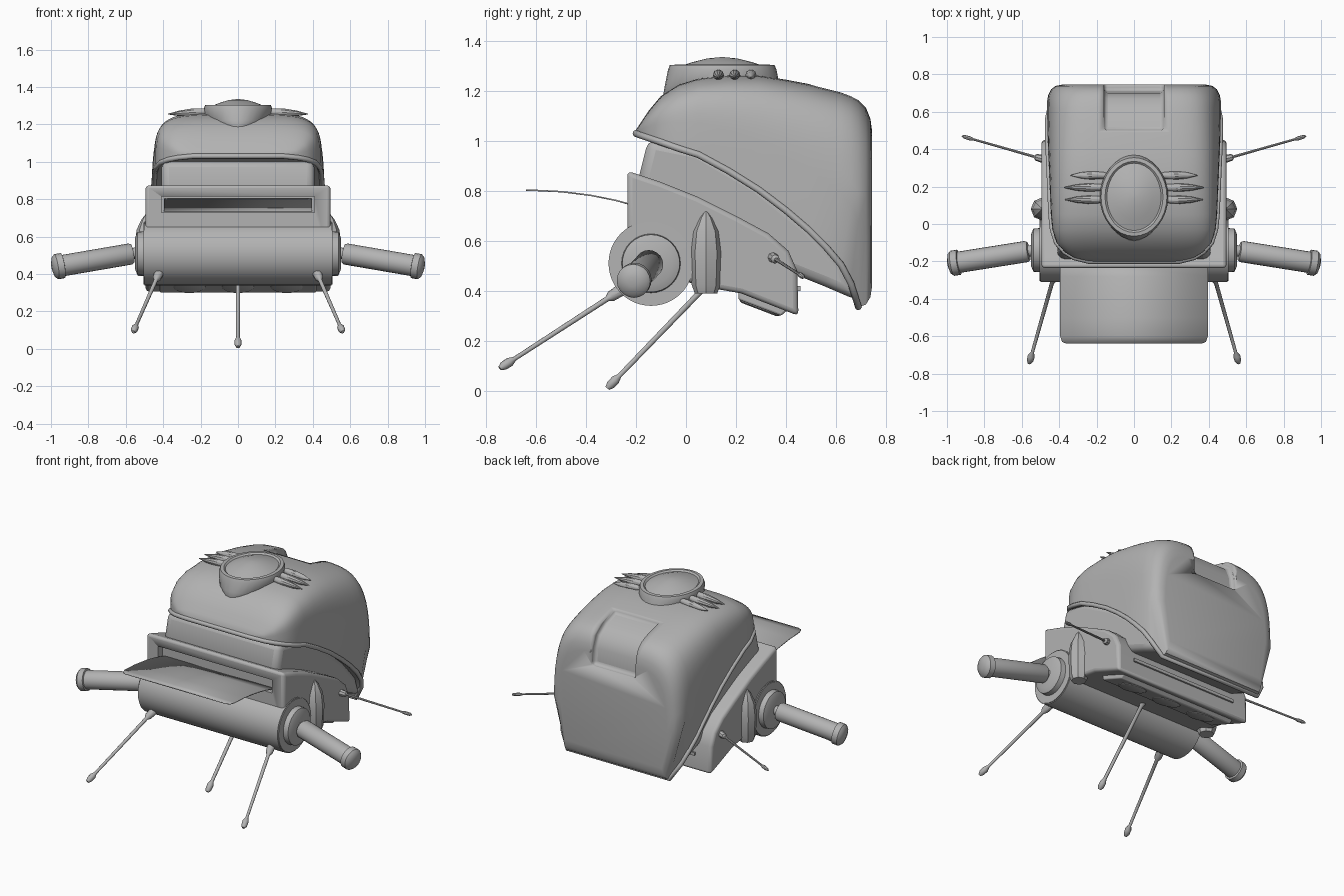
import bpy, bmesh, math
from mathutils import Vector

grey = bpy.data.materials.new("mid grey")
grey.diffuse_color = (0.45, 0.45, 0.45, 1)


def finish(name, bm, angle=35):
    bmesh.ops.recalc_face_normals(bm, faces=bm.faces)
    me = bpy.data.meshes.new(name)
    bm.to_mesh(me)
    bm.free()
    me.materials.append(grey)
    ob = bpy.data.objects.new(name, me)
    bpy.context.collection.objects.link(ob)
    bpy.ops.object.select_all(action='DESELECT')
    ob.select_set(True)
    bpy.context.view_layer.objects.active = ob
    bpy.ops.object.shade_smooth_by_angle(angle=math.radians(angle))
    return ob


def loft(name, rings, angle=35):
    """Skin a list of closed rings and cap both ends."""
    bm = bmesh.new()
    vs = [[bm.verts.new(p) for p in r] for r in rings]
    n = len(vs[0])
    for a, b in zip(vs, vs[1:]):
        for i in range(n):
            j = (i + 1) % n
            bm.faces.new((a[i], a[j], b[j], b[i]))
    bm.faces.new(vs[0])
    bm.faces.new(vs[-1])
    return finish(name, bm, angle)


def rod(name, p, q, stations, n=16, flat=1.0):
    """Lathe (fraction, radius) stations along the line p-q."""
    p, q = Vector(p), Vector(q)
    d = (q - p).normalized()
    u = d.cross(Vector((0, 0, 1)))
    u = u.normalized() if u.length > 0.01 else Vector((0, 1, 0))
    v = d.cross(u)
    ang = [2 * math.pi * i / n for i in range(n)]
    return loft(name, [[p.lerp(q, t) + r * (math.cos(a) * u + flat * math.sin(a) * v) for a in ang]
                       for t, r in stations])


def prism(name, pts, hw, bevel=0.0, segs=3):
    """Extrude a (y, z) outline symmetrically along x."""
    ob = loft(name, [[(x, y, z) for y, z in pts] for x in (-hw, hw)])
    if bevel:
        m = ob.modifiers.new("round", 'BEVEL')
        m.width, m.segments = bevel, segs
        m.limit_method = 'ANGLE'
        m.angle_limit = math.radians(40)
    return ob


def cut(ob, cutter):
    m = ob.modifiers.new("cut", 'BOOLEAN')
    m.object, m.operation, m.solver = cutter, 'DIFFERENCE', 'EXACT'
    cutter.hide_render = True
    cutter.hide_viewport = True


# --- upper shell: arch sections (y, rim height, top height, half width)
SECT = [(-0.20, 1.03, 1.045, 0.24), (-0.18, 1.022, 1.075, 0.32), (-0.15, 1.012, 1.12, 0.37),
        (-0.10, 0.995, 1.18, 0.415), (-0.03, 0.97, 1.225, 0.437), (0.05, 0.945, 1.25, 0.445),
        (0.17, 0.88, 1.262, 0.45), (0.29, 0.805, 1.262, 0.455), (0.40, 0.722, 1.245, 0.46),
        (0.49, 0.645, 1.228, 0.463), (0.56, 0.575, 1.21, 0.465), (0.62, 0.505, 1.195, 0.465),
        (0.66, 0.43, 1.18, 0.465), (0.69, 0.335, 1.165, 0.46), (0.72, 0.345, 1.135, 0.445),
        (0.738, 0.375, 1.09, 0.42), (0.745, 0.42, 1.04, 0.385)]


def arch(y, r, t, w, n=28):
    pts = []
    for i in range(n + 1):
        a = math.pi * i / n
        c, s = math.cos(a), max(math.sin(a), 0)
        z = r + (t - r) * s ** 0.4
        x = w * math.copysign(abs(c) ** 0.4, c)
        x *= 1 - 0.2 * (max(0, 0.62 - z) / 0.28) ** 2
        pts.append((x, y, z))
    return pts


sections = [arch(*s) for s in SECT]
shell = loft("upper_shell", sections, 40)
cut(shell, prism("shell_notch_cutter", [(0.50, 1.4), (0.50, 1.205), (0.60, 1.17), (0.67, 1.12),
                                        (0.70, 1.05), (0.71, 0.95), (0.9, 0.95), (0.9, 1.4)], 0.16, 0.02))

# --- raised band following the shell rim
side = [s[0] for s in sections[:14]]
path = [(-x, y, z) for x, y, z in reversed(side)] + side
cu = bpy.data.curves.new("shell_rim", 'CURVE')
cu.dimensions = '3D'
cu.bevel_depth = 0.014
cu.bevel_resolution = 2
cu.use_fill_caps = True
sp = cu.splines.new('POLY')
sp.points.add(len(path) - 1)
for pt, co in zip(sp.points, path):
    pt.co = (*co, 1)
sp.use_cyclic_u = True
cu.materials.append(grey)
bpy.context.collection.objects.link(bpy.data.objects.new("shell_rim", cu))

# --- neck block between shell and lower body
prism("neck", [(-0.15, 1.01), (-0.19, 0.85), (-0.15, 0.70), (0.40, 0.48), (0.55, 0.42), (0.69, 0.36),
               (0.64, 0.50), (0.50, 0.66), (0.29, 0.83), (0.05, 0.97)], 0.41, 0.04)

# --- lower body with paper slot
body = prism("lower_body", [(-0.235, 0.88), (-0.10, 0.835), (0.05, 0.775), (0.20, 0.70), (0.33, 0.63),
                            (0.41, 0.56), (0.445, 0.48), (0.45, 0.30), (0.22, 0.39), (0.05, 0.42),
                            (-0.03, 0.45), (-0.235, 0.5)], 0.495, 0.02)
cut(body, prism("slot_cutter", [(-0.4, 0.73), (-0.19, 0.73), (-0.19, 0.815), (-0.4, 0.815)], 0.41))
rod("front_roller", (-0.5, -0.14, 0.51), (0.5, -0.14, 0.51), [(0, 0.17), (1, 0.17)], 48)

# --- curved tray with rounded front corners
bm = bmesh.new()
rows = []
for y, z, w in [(-0.19, 0.74, 0.395), (-0.28, 0.765, 0.395), (-0.38, 0.785, 0.395), (-0.50, 0.80, 0.395),
                (-0.60, 0.805, 0.395), (-0.63, 0.806, 0.385), (-0.64, 0.806, 0.36)]:
    rows.append([bm.verts.new((x, y, z)) for x in (-w, w)])
for a, b in zip(rows, rows[1:]):
    bm.faces.new((a[0], a[1], b[1], b[0]))
tray = finish("tray", bm)
tray.modifiers.new("thickness", 'SOLIDIFY').thickness = 0.006

# --- underside panel, round recess plates and rear bar
prism("underside_panel", [(0.21, 0.41), (0.21, 0.365), (0.38, 0.30), (0.415, 0.33), (0.415, 0.36)], 0.42, 0.008)
nrm = Vector((0, -0.357, -0.934))
for i in (-1, 0, 1):
    c = Vector((0.26 * i, 0.295, 0.3325))
    rod("underside_disc", c - nrm * 0.01, c + nrm * 0.008, [(0, 0.085), (0.7, 0.085), (1, 0.075)], 28)
prism("rear_bar", [(0.44, 0.40), (0.458, 0.40), (0.458, 0.42), (0.44, 0.42)], 0.38)

# --- top hub: stacked ellipses (height, half width, half depth)
hub = [(1.10, 0.05, 0.17), (1.15, 0.085, 0.225), (1.19, 0.14, 0.235), (1.22, 0.172, 0.23), (1.285, 0.183, 0.217),
       (1.303, 0.176, 0.21), (1.305, 0.155, 0.19), (1.296, 0.145, 0.18), (1.315, 0.10, 0.12),
       (1.33, 0.05, 0.06), (1.335, 0.01, 0.01)]
N = 32
loft("top_hub", [[(rx * math.cos(2 * math.pi * i / N), 0.145 + ry * math.sin(2 * math.pi * i / N), z)
                  for i in range(N)] for z, rx, ry in hub])

SPINDLE = [(0, 0.003), (0.2, 0.018), (0.5, 0.022), (0.75, 0.016), (1, 0.002)]
for s in (-1, 1):
    # top ribs
    for y, end in ((0.13, 0.37), (0.195, 0.375), (0.26, 0.34)):
        rod("top_rib", (s * 0.12, y, 1.272), (s * end, y, 1.255), SPINDLE, 10)
    # side fin
    rod("side_fin", (s * 0.49, 0.08, 0.39), (s * 0.49, 0.08, 0.72),
        [(0, 0.045), (0.1, 0.057), (0.5, 0.062), (0.75, 0.052), (0.92, 0.025), (1, 0.004)], 8)
    # shoulder discs
    rod("shoulder_disc", (s * 0.49, -0.14, 0.51), (s * 0.55, -0.14, 0.51),
        [(0, 0.165), (0.25, 0.165), (0.26, 0.118), (0.8, 0.115), (1, 0.085)], 32)
    # arm with end knob
    rod("arm", (s * 0.53, -0.14, 0.515), (s * 0.99, -0.213, 0.436),
        [(0, 0.03), (0.07, 0.03), (0.075, 0.05), (0.1, 0.057), (0.88, 0.057), (0.885, 0.068),
         (0.96, 0.068), (0.99, 0.055), (1.01, 0.02)], 20)
    # front leg with socket and foot
    rod("front_leg", (s * 0.42, -0.25, 0.41), (s * 0.56, -0.745, 0.09),
        [(0, 0.026), (0.1, 0.022), (0.13, 0.011), (0.88, 0.009), (0.92, 0.019), (0.97, 0.018), (1, 0.009)], 10)
    # side whisker
    rod("whisker", (s * 0.48, 0.345, 0.535), (s * 0.92, 0.47, 0.455),
        [(0, 0.022), (0.1, 0.018), (0.12, 0.007), (0.86, 0.006), (0.9, 0.011), (0.97, 0.01), (1, 0.004)], 8)

# --- centre leg
rod("centre_leg", (0, 0.09, 0.43), (0, -0.315, 0.01),
    [(0, 0.022), (0.06, 0.012), (0.88, 0.01), (0.92, 0.019), (0.97, 0.018), (1, 0.01)], 10)
